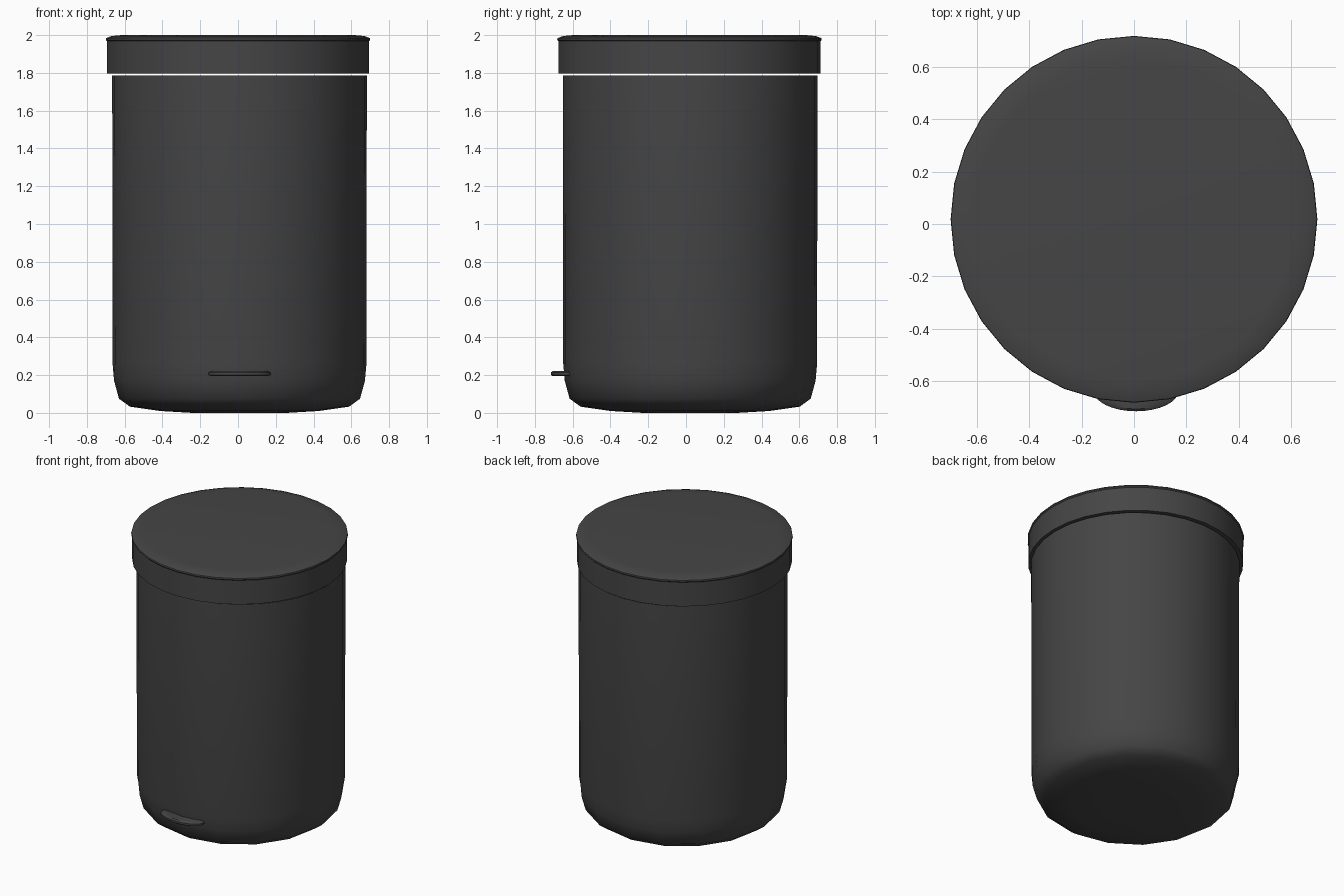
import bpy, bmesh, math

if "Cube" in bpy.data.objects:
    bpy.data.objects.remove(bpy.data.objects["Cube"])

dark = bpy.data.materials.new("dark_plastic")
dark.diffuse_color = (0.06, 0.06, 0.06, 1)
dark.use_nodes = True
dark.node_tree.nodes["Principled BSDF"].inputs["Base Color"].default_value = dark.diffuse_color
SIDES = 32


def ring_points(r, z, coarse):
    """A ring of 32 points; a coarse ring lies on a 16-sided outline."""
    pts = []
    for i in range(SIDES):
        a = math.pi / 2 + 2 * math.pi * i / SIDES
        k = r * math.cos(math.pi / 16) if coarse and i % 2 else r
        pts.append((k * math.cos(a), k * math.sin(a), z))
    return pts


def lathe(name, profile, centre, scale_y=1.0, angle=40):
    """Capped turned solid from (radius, z, coarse) rings, bottom to top."""
    bm = bmesh.new()
    rings = [[bm.verts.new((x + centre[0], y * scale_y + centre[1], z))
              for x, y, z in ring_points(*p)] for p in profile]
    for low, high in zip(rings, rings[1:]):
        for i in range(SIDES):
            j = (i + 1) % SIDES
            bm.faces.new((low[i], low[j], high[j], high[i]))
    bm.faces.new(rings[0][::-1])
    bm.faces.new(rings[-1])
    bmesh.ops.recalc_face_normals(bm, faces=bm.faces)
    mesh = bpy.data.meshes.new(name)
    bm.to_mesh(mesh)
    bm.free()
    mesh.materials.append(dark)
    obj = bpy.data.objects.new(name, mesh)
    bpy.context.collection.objects.link(obj)
    bpy.ops.object.select_all(action='DESELECT')
    obj.select_set(True)
    bpy.context.view_layer.objects.active = obj
    bpy.ops.object.shade_smooth_by_angle(angle=math.radians(angle))
    return obj


# Bin body with a chamfered, coarser base
lathe("bin_body", [
    (0.25, 0.0, True), (0.42, 0.01, True), (0.58, 0.033, True),
    (0.638, 0.075, True), (0.664, 0.17, True), (0.672, 0.26, False),
    (0.674, 1.787, False)], (0.008, 0.022))

# Overhanging lid with a rounded top edge, just clear of the body
lathe("lid", [
    (0.694, 1.797, False), (0.694, 1.968, False), (0.70, 1.975, False),
    (0.698, 1.984, False), (0.67, 1.995, False), (0.617, 2.0, True)],
    (0.0, 0.018))

# Foot pedal: thin rounded oval poking out of the front
lathe("foot_pedal", [
    (0.145, 0.194, False), (0.163, 0.201, False),
    (0.163, 0.214, False), (0.145, 0.222, False)],
    (0.008, -0.635), scale_y=0.49)
